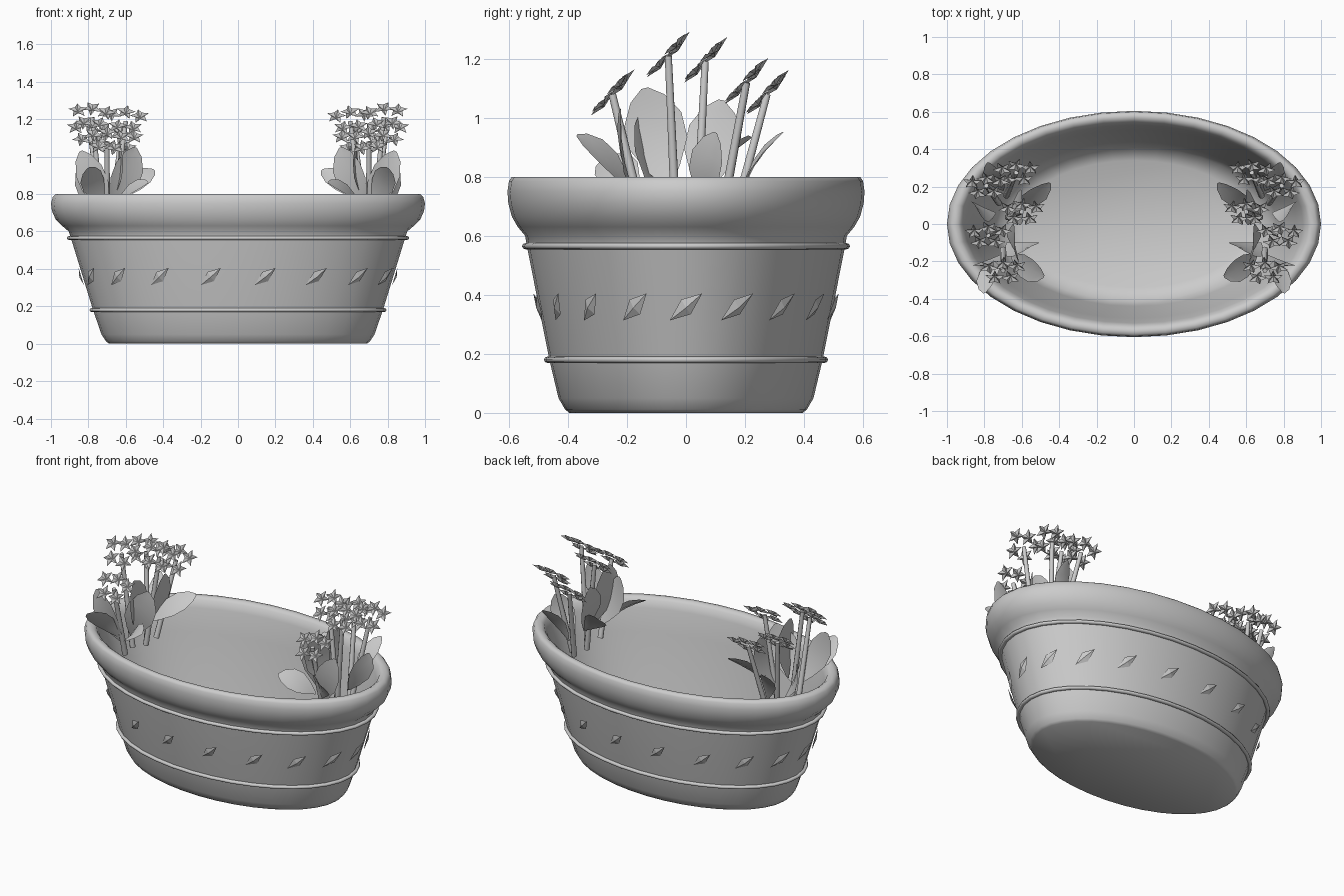
import bpy, bmesh, math
from mathutils import Vector, Matrix

cube = bpy.data.objects.get("Cube")
if cube:
    bpy.data.objects.remove(cube, do_unlink=True)

clay = bpy.data.materials.new("pale_grey")
clay.use_nodes = True
GREY = (0.6, 0.6, 0.6, 1)
clay.diffuse_color = GREY
clay.node_tree.nodes["Principled BSDF"].inputs["Base Color"].default_value = GREY


def finish(name, bm, smooth=None):
    mesh = bpy.data.meshes.new(name)
    bm.to_mesh(mesh)
    bm.free()
    obj = bpy.data.objects.new(name, mesh)
    bpy.context.collection.objects.link(obj)
    mesh.materials.append(clay)
    if smooth:
        bpy.ops.object.select_all(action='DESELECT')
        obj.select_set(True)
        bpy.context.view_layer.objects.active = obj
        bpy.ops.object.shade_smooth_by_angle(angle=math.radians(smooth))
    return obj


def loft(bm, rings, closed=False):
    """Skin equal-length rings of points with quads."""
    rows = [[bm.verts.new(p) for p in ring] for ring in rings]
    pairs = list(zip(rows, rows[1:])) + ([(rows[-1], rows[0])] if closed else [])
    for a, b in pairs:
        for i in range(len(a)):
            j = (i + 1) % len(a)
            bm.faces.new((a[i], a[j], b[j], b[i]))
    return rows


def oval(rx, ry, z, n=36):
    return [(rx * math.cos(i * math.tau / n), ry * math.sin(i * math.tau / n), z) for i in range(n)]


# Oval pot: half width, half depth, height, from outer base over the rim to the inner floor
profile = [(.69, .395, 0), (.705, .41, .012), (.73, .432, .05), (.775, .463, .18),
           (.895, .54, .57), (.905, .545, .6), (.94, .57, .63), (.975, .59, .665),
           (.995, .602, .71), (1, .605, .75), (.99, .6, .785), (.975, .59, .8),
           (.945, .565, .8), (.925, .545, .785), (.905, .53, .74), (.87, .505, .6),
           (.76, .44, .2), (.72, .41, .09), (.62, .34, .05)]
bm = bmesh.new()
rows = loft(bm, [oval(*p) for p in profile])
bm.faces.new(rows[0][::-1])
bm.faces.new(rows[-1])
finish("pot", bm, 60)

# Raised bands around the pot
for name, rx, ry, z in (("lower_band", .78, .468, .18), ("upper_band", .902, .542, .565)):
    bm = bmesh.new()
    section = [(.014 * math.cos(a), .011 * math.sin(a)) for a in
               [k * math.tau / 8 for k in range(8)]]
    loft(bm, [oval(rx + dr, ry + dr, z + dz) for dr, dz in section], closed=True)
    bmesh.ops.recalc_face_normals(bm, faces=bm.faces)
    finish(name, bm, 60)

# Slanted lozenges set round the wall
bm = bmesh.new()
for k in range(18):
    t = math.radians(20 * k)
    c = Vector((.835 * math.cos(t), .502 * math.sin(t), .36))
    side = Vector((-.835 * math.sin(t), .502 * math.cos(t), 0)).normalized()
    out = side.cross(Vector((0, 0, 1)))
    up = (Vector((0, 0, 1)) + out * .31).normalized()
    out = side.cross(up)
    corners = [(-.055, -.048), (.016, -.026), (.055, .048), (-.016, .026)]
    base = [bm.verts.new(c + side * u + up * v + out * .003) for u, v in corners]
    peak = bm.verts.new(c + out * .014)
    for i in range(4):
        bm.faces.new((base[i], base[(i + 1) % 4], peak))
    bm.faces.new(base[::-1])
finish("wall_lozenges", bm)

# Flower heads for one clump: x is measured outward from the pot middle
HEADS = [(.70, -.25, 1.08), (.78, -.06, 1.21), (.60, .065, 1.19), (.79, .205, 1.12), (.63, .275, 1.08)]
STARS = [(-.075, .035), (0, .06), (.075, .04), (-.04, -.05), (.045, -.045)]
# Leaves: root, tip, half width, facing
LEAVES = [((.70, -.16, .70), (.84, -.22, 1.03), .075, (.2, -1, .3)),
          ((.68, -.10, .72), (.55, -.12, 1.05), .085, (-.6, -1, .2)),
          ((.66, -.16, .74), (.48, -.28, .86), .07, (-.3, -.7, 1)),
          ((.72, -.18, .74), (.80, -.37, .94), .065, (.5, -.5, 1)),
          ((.68, -.06, .76), (.64, -.14, 1.10), .10, (-1, .1, .1)),
          ((.68, .05, .74), (.60, .12, 1.06), .09, (-1, .1, .2)),
          ((.74, .06, .70), (.85, .10, .95), .065, (1, -.5, .4)),
          ((.66, .08, .76), (.45, .22, .93), .06, (-.4, -.6, 1)),
          ((.70, .18, .72), (.78, .33, .95), .05, (.1, -1, .6))]
TILT = Matrix.Rotation(math.radians(45), 3, 'X')


def stem(bm, a, b, radius):
    axis = b - a
    turn = axis.to_track_quat('Z', 'Y').to_matrix()
    rings = [[p + turn @ Vector(q) for q in oval(r, r, 0, 8)]
             for p, r in ((a, radius), (b, radius * .75))]
    rows = loft(bm, rings)
    bm.faces.new(rows[0][::-1])
    bm.faces.new(rows[1])


def star(bm, centre, spin):
    centre_v = bm.verts.new(centre + TILT @ Vector((0, 0, -.012)))
    rim = []
    for i in range(10):
        a = spin + i * math.tau / 10
        r = .026 if i % 2 else .054
        rim.append(bm.verts.new(centre + TILT @ Vector((r * math.cos(a), r * math.sin(a), .006 * (i % 2)))))
    for i in range(10):
        bm.faces.new((centre_v, rim[i], rim[(i + 1) % 10]))


def leaf(bm, root, tip, half, facing):
    root, tip, facing = Vector(root), Vector(tip), Vector(facing)
    along = tip - root
    side = along.cross(facing).normalized()
    normal = side.cross(along).normalized()
    mid, left, right = [], [], []
    for t, w in ((0, .08), (.2, .55), (.45, 1), (.7, 1), (.9, .6), (1, .12)):
        p = root + along * t + normal * .02 * math.sin(t * math.pi)
        mid.append(bm.verts.new(p))
        left.append(bm.verts.new(p - side * half * w + normal * .01 * w))
        right.append(bm.verts.new(p + side * half * w + normal * .01 * w))
    for i in range(5):
        bm.faces.new((left[i], mid[i], mid[i + 1], left[i + 1]))
        bm.faces.new((mid[i], right[i], right[i + 1], mid[i + 1]))


# Two mirrored clumps of flowers
for label, sign in (("left", 1), ("right", -1)):
    stems, stars, leaves = bmesh.new(), bmesh.new(), bmesh.new()
    for h, head in enumerate(HEADS):
        top = Vector(head)
        foot = Vector((.70 + (top.x - .7) * .25, top.y * .55, .62))
        stem(stems, foot, top, .017)
        for s, (u, v) in enumerate(STARS):
            star(stars, top + TILT @ Vector((u, v, .006 * (s % 3))), .4 * s + .7 * h)
    for spec in LEAVES:
        leaf(leaves, *spec)
    for part, mesh, angle in (("stems", stems, 50), ("blossoms", stars, None), ("leaves", leaves, 40)):
        bmesh.ops.scale(mesh, vec=(sign, 1, 1), verts=mesh.verts)
        if sign < 0:
            bmesh.ops.reverse_faces(mesh, faces=mesh.faces)
        finish(f"{label}_{part}", mesh, angle)
